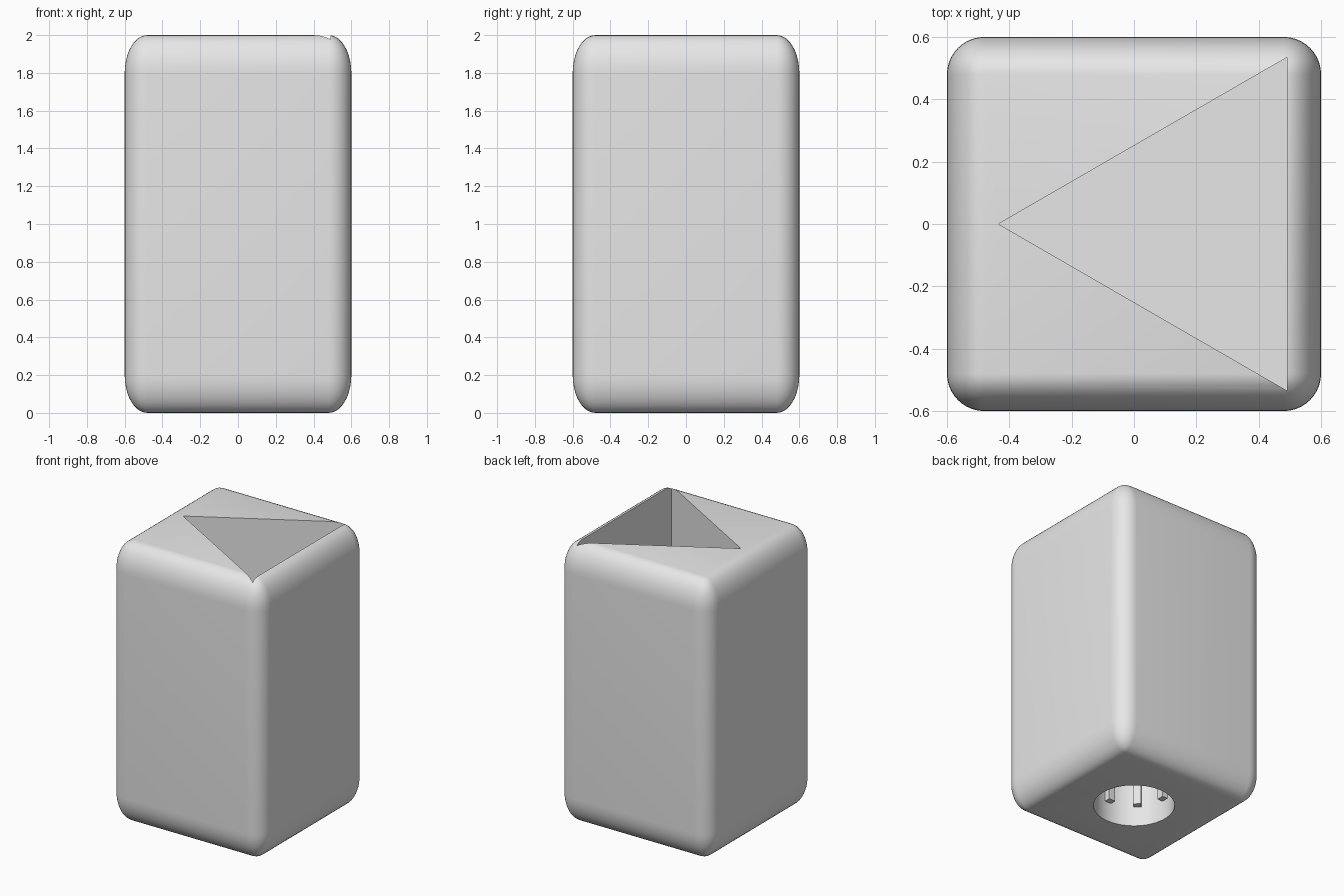
import bpy
import bmesh
import math
from mathutils import Matrix, Vector

cube = bpy.data.objects.get("Cube")
if cube:
    bpy.data.objects.remove(cube, do_unlink=True)

grey = bpy.data.materials.new("plain grey")
grey.use_nodes = True
grey.diffuse_color = (0.8, 0.8, 0.8, 1)
grey.node_tree.nodes["Principled BSDF"].inputs["Base Color"].default_value = grey.diffuse_color


def make_object(name, bm):
    bmesh.ops.recalc_face_normals(bm, faces=bm.faces)
    mesh = bpy.data.meshes.new(name)
    bm.to_mesh(mesh)
    bm.free()
    mesh.materials.append(grey)
    obj = bpy.data.objects.new(name, mesh)
    bpy.context.collection.objects.link(obj)
    return obj


def activate(obj):
    bpy.ops.object.select_all(action="DESELECT")
    obj.select_set(True)
    bpy.context.view_layer.objects.active = obj


def prism(name, sides, radius, low, high, x=0.0, turn=0.0):
    """Upright prism with one corner pointing along the turn angle."""
    bm = bmesh.new()
    ring = [bm.verts.new((x + radius * math.cos(turn + math.tau * i / sides),
                          radius * math.sin(turn + math.tau * i / sides), low))
            for i in range(sides)]
    base = bm.faces.new(ring)
    top = bmesh.ops.extrude_face_region(bm, geom=[base])["geom"]
    for v in top:
        if isinstance(v, bmesh.types.BMVert):
            v.co.z = high
    return make_object(name, bm)


def cut(target, cutter):
    cutter.hide_render = True
    mod = target.modifiers.new("cut", "BOOLEAN")
    mod.operation = "DIFFERENCE"
    mod.solver = "EXACT"
    mod.object = cutter
    activate(target)
    bpy.ops.object.modifier_apply(modifier=mod.name)
    bpy.data.objects.remove(cutter, do_unlink=True)


# Rounded block: evenly bevelled cube, then squeezed to its proportions
bm = bmesh.new()
bmesh.ops.create_cube(bm, size=2)
bmesh.ops.bevel(bm, geom=bm.edges[:], offset=0.2, segments=10, profile=0.5, affect="EDGES")
bmesh.ops.scale(bm, vec=Vector((0.6, 0.6, 1)), verts=bm.verts)
bmesh.ops.translate(bm, vec=Vector((0, 0, 1)), verts=bm.verts)
body = make_object("rounded_block", bm)

# Triangular pocket in the top, round socket in the base
cut(body, prism("pocket_cutter", 3, 0.617, 1.0, 2.2, x=0.182, turn=math.pi))
cut(body, prism("socket_cutter", 48, 0.263, -0.2, 0.6))

activate(body)
bpy.ops.object.shade_smooth_by_angle(angle=math.radians(35))

# Ribs standing round the inside of the socket
bm = bmesh.new()
for i in range(8):
    place = (Matrix.Rotation(math.tau * i / 8, 4, "Z")
             @ Matrix.Translation((0.25, 0, 0.38))
             @ Matrix.Diagonal((0.06, 0.05, 0.48, 1)))
    bmesh.ops.create_cube(bm, size=1, matrix=place)
make_object("socket_ribs", bm)
